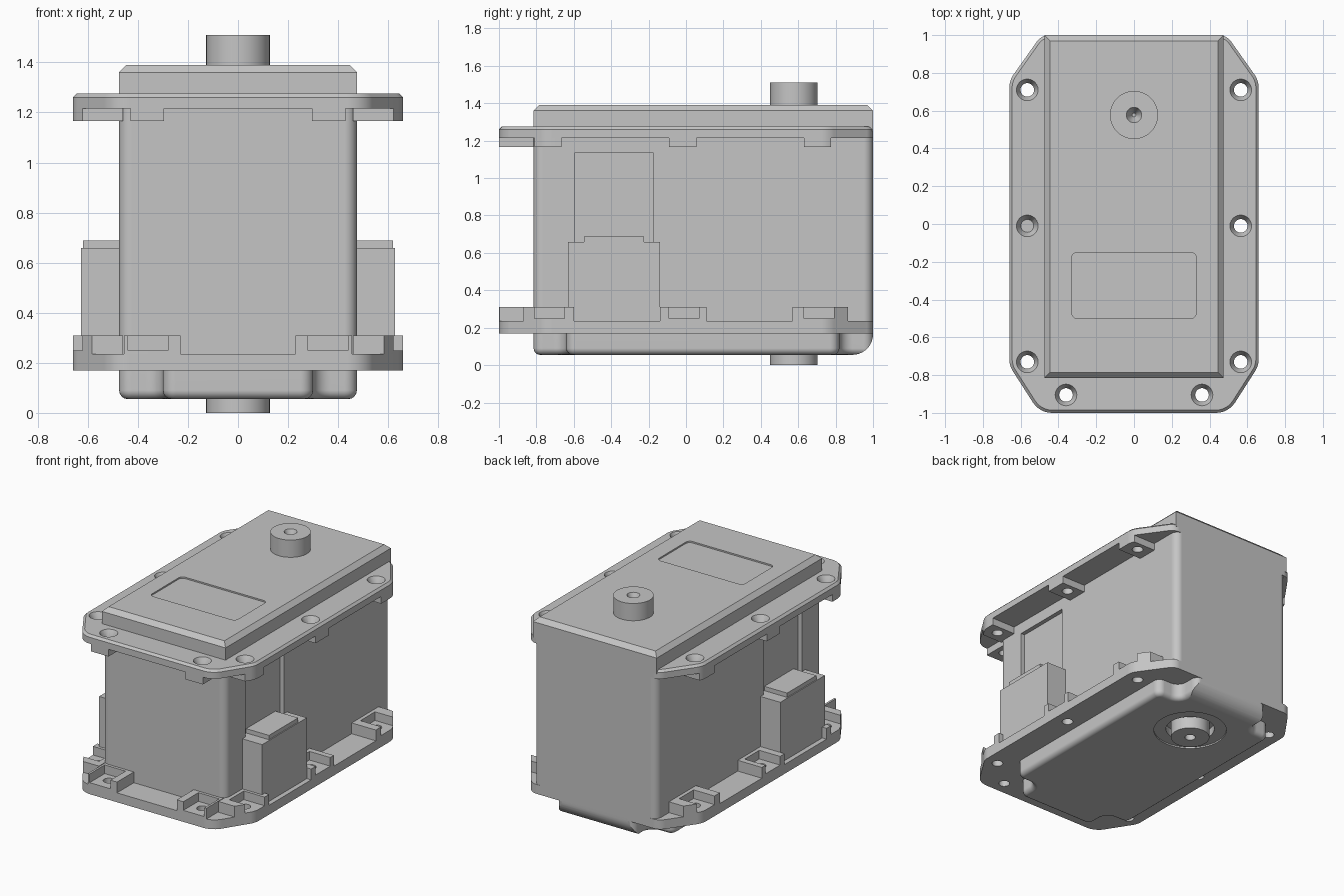
import bpy, bmesh, math
from mathutils import Vector

if "Cube" in bpy.data.objects:
    bpy.data.objects.remove(bpy.data.objects["Cube"])

grey = bpy.data.materials.new("casing grey")
grey.use_nodes = True
COLOUR = (0.56, 0.56, 0.56, 1)
grey.diffuse_color = COLOUR
grey.node_tree.nodes["Principled BSDF"].inputs["Base Color"].default_value = COLOUR


def finish(name, bm):
    bmesh.ops.recalc_face_normals(bm, faces=bm.faces)
    mesh = bpy.data.meshes.new(name)
    bm.to_mesh(mesh)
    bm.free()
    mesh.materials.append(grey)
    ob = bpy.data.objects.new(name, mesh)
    bpy.context.collection.objects.link(ob)
    return ob


def outline(half, steps=6):
    """Mirror a right-hand half outline of (x, y, radius), rounding its corners."""
    pts = half + [(-x, y, r) for x, y, r in reversed(half)]
    out = []
    for i, (x, y, r) in enumerate(pts):
        p = Vector((x, y))
        a = (Vector(pts[i - 1][:2]) - p).normalized()
        b = (Vector(pts[(i + 1) % len(pts)][:2]) - p).normalized()
        ang = a.angle(b)
        reach = r / math.tan(ang / 2)
        centre = p + (a + b).normalized() * r / math.sin(ang / 2)
        s, e = p + a * reach - centre, p + b * reach - centre
        for k in range(steps + 1):
            out.append(centre + s.normalized().slerp(e.normalized(), k / steps) * r)
    return out


def prism(name, pts, z0, z1, top=0, bottom=0, segs=1):
    """Extrude an outline upward, with optional edge bevels at either end."""
    bm = bmesh.new()
    face = bm.faces.new([bm.verts.new((p[0], p[1], z0)) for p in pts])
    up = bmesh.ops.extrude_face_region(bm, geom=[face])
    for v in up["geom"]:
        if isinstance(v, bmesh.types.BMVert):
            v.co.z = z1
    for z, width in ((z1, top), (z0, bottom)):
        if width:
            edges = [e for e in bm.edges if all(abs(v.co.z - z) < 1e-5 for v in e.verts)]
            bmesh.ops.bevel(bm, geom=edges, offset=width, segments=segs,
                            profile=0.5, affect='EDGES')
    return finish(name, bm)


def box(name, x0, x1, y0, y1, z0, z1, top=0):
    return prism(name, [(x0, y0), (x1, y0), (x1, y1), (x0, y1)], z0, z1, top)


def cylinder(name, x, y, r0, r1, z0, z1, sides=32):
    bm = bmesh.new()
    bmesh.ops.create_cone(bm, cap_ends=True, segments=sides, radius1=r0, radius2=r1,
                          depth=z1 - z0)
    bmesh.ops.translate(bm, verts=bm.verts, vec=(x, y, (z0 + z1) / 2))
    return finish(name, bm)


def boolean(ob, cutter, operation='DIFFERENCE'):
    mod = ob.modifiers.new("cut", 'BOOLEAN')
    mod.operation, mod.solver, mod.object = operation, 'EXACT', cutter
    with bpy.context.temp_override(object=ob, active_object=ob):
        bpy.ops.object.modifier_apply(modifier=mod.name)
    bpy.data.objects.remove(cutter)


HOLES = [(s * x, y) for s in (1, -1)
         for x, y in ((0.565, 0.71), (0.565, -0.01), (0.565, -0.73), (0.36, -0.905))]
FLANGE = outline([(0.5, -1, 0.12), (0.66, -0.75, 0.12), (0.66, 0.76, 0.12), (0.49, 1, 0.08)])
BODY = outline([(0.475, -0.815, 0.05), (0.475, 1, 0.05)])
SHAFT_Y = 0.577

# Main case with shallow side recesses
case = prism("main_case", BODY, 0.17, 1.25)
for s in (1, -1):
    x0, x1 = sorted((s * 0.445, s * 0.6))
    boolean(case, box("cutter", x0, x1, -0.595, -0.175, 0.3, 1.135))

# Lid with chamfered rim and shallow label recess
lid = box("lid", -0.475, 0.475, -0.815, 1, 1.25, 1.39, top=0.03)
label = outline([(0.33, -0.5, 0.03), (0.33, -0.15, 0.03)])
boolean(lid, prism("cutter", label, 1.38, 1.5))

# Bottom tray with scooped corners and a rounded back edge
tray = prism("bottom_tray", outline([
    (0.3, -0.815, 0.05), (0.3, -0.64, 0.07), (0.475, -0.64, 0.05),
    (0.475, 0.82, 0.05), (0.3, 0.82, 0.07), (0.3, 1, 0.05)]),
    0.055, 0.19, bottom=0.035, segs=4)
R = 0.11
back = [(-0.9, 0.3), (-0.9, 0)] + [
    (1 - R + R * math.sin(a), 0.055 + R - R * math.cos(a))
    for a in (math.radians(9 * k) for k in range(11))] + [(1, 0.3)]
limit = prism("cutter", back, -0.6, 0.6)
for v in limit.data.vertices:
    v.co = (v.co.z, v.co.x, v.co.y)
boolean(tray, limit, 'INTERSECT')
for r, z in ((0.24, 0.065), (0.16, 0.12)):
    boolean(tray, cylinder("cutter", 0, SHAFT_Y, r, r, -0.1, z, 48))

# Flanges
upper = prism("upper_flange", FLANGE, 1.215, 1.275, top=0.015)
lower = prism("lower_flange", FLANGE, 0.17, 0.235)
parts = [upper, lower]

# Screw pads under the upper flange, flush with its outer edge
for x, y in HOLES:
    s = 1 if x > 0 else -1
    if y < -0.8:
        xs, ys = (0.295, 0.43), (-1.1, -0.8)
    else:
        xs, ys = (0.46, 0.7), (y - 0.08, y + 0.065)
    pad = box("upper_screw_pad", *sorted((s * xs[0], s * xs[1])), *ys, 1.165, 1.22)
    boolean(pad, prism("cutter", FLANGE, 1.1, 1.3), 'INTERSECT')
    parts.append(pad)

# Walled screw seats on the lower flange, open to the outside
SEAT_ENDS = {-0.73: (-0.87, -0.6), -0.01: (-0.14, 0.11), 0.71: (0.57, 0.865)}
for x, y in HOLES:
    s = 1 if x > 0 else -1
    if y < -0.8:
        xs, ys = (0.23, 0.455), (-1.1, -0.8)
        open_x, open_y = (0.28, 0.44), (-1.1, -0.835)
    else:
        xs, ys = (0.46, 0.7), SEAT_ENDS[y]
        open_x, open_y = (0.5, 0.8), (y - 0.08, y + 0.08)
    seat = box("lower_screw_seat", *sorted((s * xs[0], s * xs[1])), *ys, 0.22, 0.31)
    boolean(seat, prism("cutter", FLANGE, 0.2, 0.4), 'INTERSECT')
    boolean(seat, box("cutter", *sorted((s * open_x[0], s * open_x[1])), *open_y, 0.25, 0.5))
    parts.append(seat)

# Screw holes through flanges, pads and seats, countersunk on top
for part in parts:
    xs = [v.co.x for v in part.data.vertices]
    ys = [v.co.y for v in part.data.vertices]
    for x, y in HOLES:
        if min(xs) < x < max(xs) and min(ys) < y < max(ys):
            boolean(part, cylinder("cutter", x, y, 0.036, 0.036, -0.1, 1.6, 24))
            if part is upper:
                boolean(part, cylinder("cutter", x, y, 0.034, 0.06, 1.23, 1.28, 24))

# Side connectors with stepped tops
for s, side in ((1, "left"), (-1, "right")):
    box(side + "_connector", *sorted((s * 0.44, s * 0.627)), -0.63, -0.14, 0.23, 0.658)
    box(side + "_connector_cap", *sorted((s * 0.44, s * 0.62)), -0.545, -0.225, 0.65, 0.688)

# Output shaft on top, idler shaft below
shaft = cylinder("output_shaft", 0, SHAFT_Y, 0.127, 0.127, 1.38, 1.51, 48)
boolean(shaft, cylinder("cutter", 0, SHAFT_Y, 0.01, 0.042, 1.44, 1.512, 24))
idler = cylinder("idler_shaft", 0, SHAFT_Y, 0.127, 0.127, 0, 0.13, 48)
boolean(idler, cylinder("cutter", 0, SHAFT_Y, 0.035, 0.035, -0.05, 0.06, 24))

# Smooth the curved faces, keep hard edges crisp and flat faces flat
for ob in bpy.context.scene.objects:
    ob.select_set(ob.type == 'MESH')
bpy.context.view_layer.objects.active = case
bpy.ops.object.shade_smooth_by_angle(angle=math.radians(30))
for ob in bpy.context.selected_objects:
    ob.modifiers.new("flat_normals", 'WEIGHTED_NORMAL').keep_sharp = True
